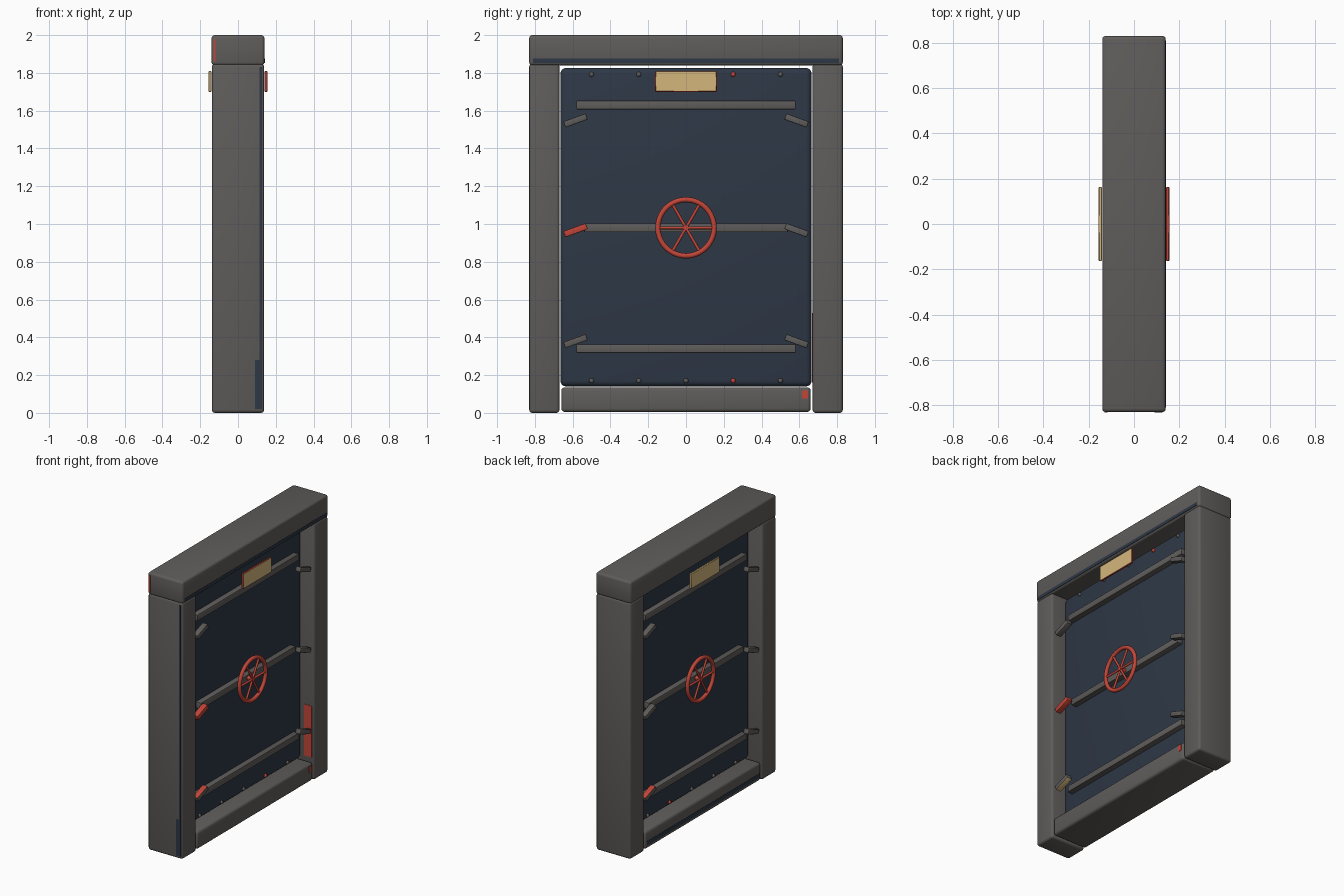
import bpy
import math
from mathutils import Vector

old = bpy.data.objects.get("Cube")
if old:
    bpy.data.objects.remove(old, do_unlink=True)


def material(name, rgb):
    m = bpy.data.materials.new(name)
    m.use_nodes = True
    m.diffuse_color = (*rgb, 1)
    m.node_tree.nodes["Principled BSDF"].inputs["Base Color"].default_value = (*rgb, 1)
    return m


GREY = material("steel grey", (0.115, 0.109, 0.103))
NAVY = material("navy paint", (0.027, 0.039, 0.061))
RED = material("red paint", (0.54, 0.06, 0.04))
TAN = material("pale brass", (0.66, 0.47, 0.20))


def finish(name, *mats):
    ob = bpy.context.object
    ob.name = name
    for m in mats:
        ob.data.materials.append(m)
    bpy.ops.object.shade_smooth_by_angle(angle=math.radians(40))
    return ob


def box(name, low, high, mats, bevel=0.0, segments=3, tilt=0.0):
    """Box between two corners, optionally bevelled and tilted about x."""
    low, high = Vector(low), Vector(high)
    bpy.ops.mesh.primitive_cube_add(size=1, location=(low + high) / 2, rotation=(tilt, 0, 0))
    ob = bpy.context.object
    ob.scale = high - low
    bpy.ops.object.transform_apply(location=False, rotation=False, scale=True)
    if bevel:
        mod = ob.modifiers.new("bevel", "BEVEL")
        mod.width, mod.segments = bevel, segments
        bpy.ops.object.modifier_apply(modifier=mod.name)
    return finish(name, *mats)


def rod(name, a, b, radius, mat, sides=12):
    """Cylinder between two points."""
    a, b = Vector(a), Vector(b)
    bpy.ops.mesh.primitive_cylinder_add(
        vertices=sides, radius=radius, depth=(b - a).length, location=(a + b) / 2,
        rotation=(b - a).to_track_quat("Z", "Y").to_euler())
    return finish(name, mat)


def span(x0, x1, side):
    return sorted((x0 * side, x1 * side))


# Frame
for side, label in ((-1, "right"), (1, "left")):
    y0, y1 = span(0.67, 0.83, side)
    box(f"{label}_post", (-0.138, y0, 0), (0.138, y1, 1.848), [GREY], 0.016)
box("lintel", (-0.14, -0.83, 1.84), (0.14, 0.83, 2), [GREY], 0.016)
box("sill", (-0.136, -0.66, 0.005), (0.136, 0.66, 0.135), [GREY], 0.018)

# Door slab with rounded rim
box("door_panel", (-0.042, -0.665, 0.14), (0.042, 0.665, 1.826), [NAVY], 0.03, 4)

# Painted wear on the frame
box("post_paint_strip", (0.113, -0.832, 0.02), (0.126, -0.828, 1.83), [NAVY])
box("post_paint_foot", (0.09, -0.832, 0.02), (0.114, -0.828, 0.28), [NAVY])
box("lintel_paint_strip", (0.137, -0.81, 1.852), (0.142, 0.81, 1.875), [NAVY])
box("sill_paint_strip", (-0.138, -0.64, 0.03), (-0.134, 0.64, 0.06), [NAVY])
box("sill_scuff", (0.133, 0.615, 0.075), (0.138, 0.645, 0.118), [RED])
box("lintel_scuff", (-0.13, -0.832, 1.86), (-0.118, -0.828, 1.98), [RED])
box("jamb_scuff", (0.06, 0.667, 0.16), (0.12, 0.672, 0.53), [RED])

# Fittings on both faces of the door
for side, label in ((1, "left"), (-1, "right")):
    # Cross bars
    for z, half, place in ((1.63, 0.58, "upper"), (0.98, 0.54, "middle"), (0.34, 0.58, "lower")):
        x0, x1 = span(0.035, 0.082, side)
        box(f"{label}_{place}_bar", (x0, -half, z - 0.023), (x1, half, z + 0.023),
            [GREY], 0.005, 2)

    # Tilted locking levers
    for z, place in ((1.548, "upper"), (0.967, "middle"), (0.38, "lower")):
        for end in (-1, 1):
            x0, x1 = span(0.09, 0.132, side)
            worn = place == "lower" and end == -side
            red = place == "middle" and side == 1 and end == -1
            mats = [GREY, RED, TAN] if worn else [RED if red else GREY]
            ob = box(f"{label}_{place}_lever", (x0, end * 0.585 - 0.063, z - 0.017),
                     (x1, end * 0.585 + 0.063, z + 0.017), mats, 0.005, 2,
                     math.radians(-20 * end))
            if worn:
                for p in ob.data.polygons:
                    if p.normal.z > 0.5:
                        p.material_index = 1
                    elif p.normal.z < -0.5:
                        p.material_index = 2

    # Handwheel
    hub = Vector((0.116 * side, 0, 0.98))
    bpy.ops.mesh.primitive_torus_add(location=hub, rotation=(0, math.pi / 2, 0),
                                     major_radius=0.149, minor_radius=0.014,
                                     major_segments=40, minor_segments=10)
    finish(f"{label}_wheel_rim", RED)
    for i in range(3):
        a = math.radians(60 * i)
        arm = Vector((0, math.cos(a), math.sin(a))) * 0.147
        rod(f"{label}_wheel_spoke", hub - arm, hub + arm, 0.008, RED)
    rod(f"{label}_wheel_hub", (0.07 * side, 0, 0.98), (0.126 * side, 0, 0.98), 0.016, RED)

    # Name plate
    x0, x1 = span(0.141, 0.156, side)
    plate = box(f"{label}_plate", (x0, -0.163, 1.70), (x1, 0.163, 1.81),
                [TAN, RED], 0.003, 1)
    if side == 1:
        for p in plate.data.polygons:
            p.material_index = 0 if p.normal.x > 0.9 else 1

    # Rivets
    for z in (0.17, 1.792):
        for i in range(-2, 3):
            bpy.ops.mesh.primitive_uv_sphere_add(segments=10, ring_count=6, radius=0.013,
                                                 location=(0.043 * side, i * 0.25, z))
            finish(f"{label}_rivet", RED if i == 1 else GREY)
